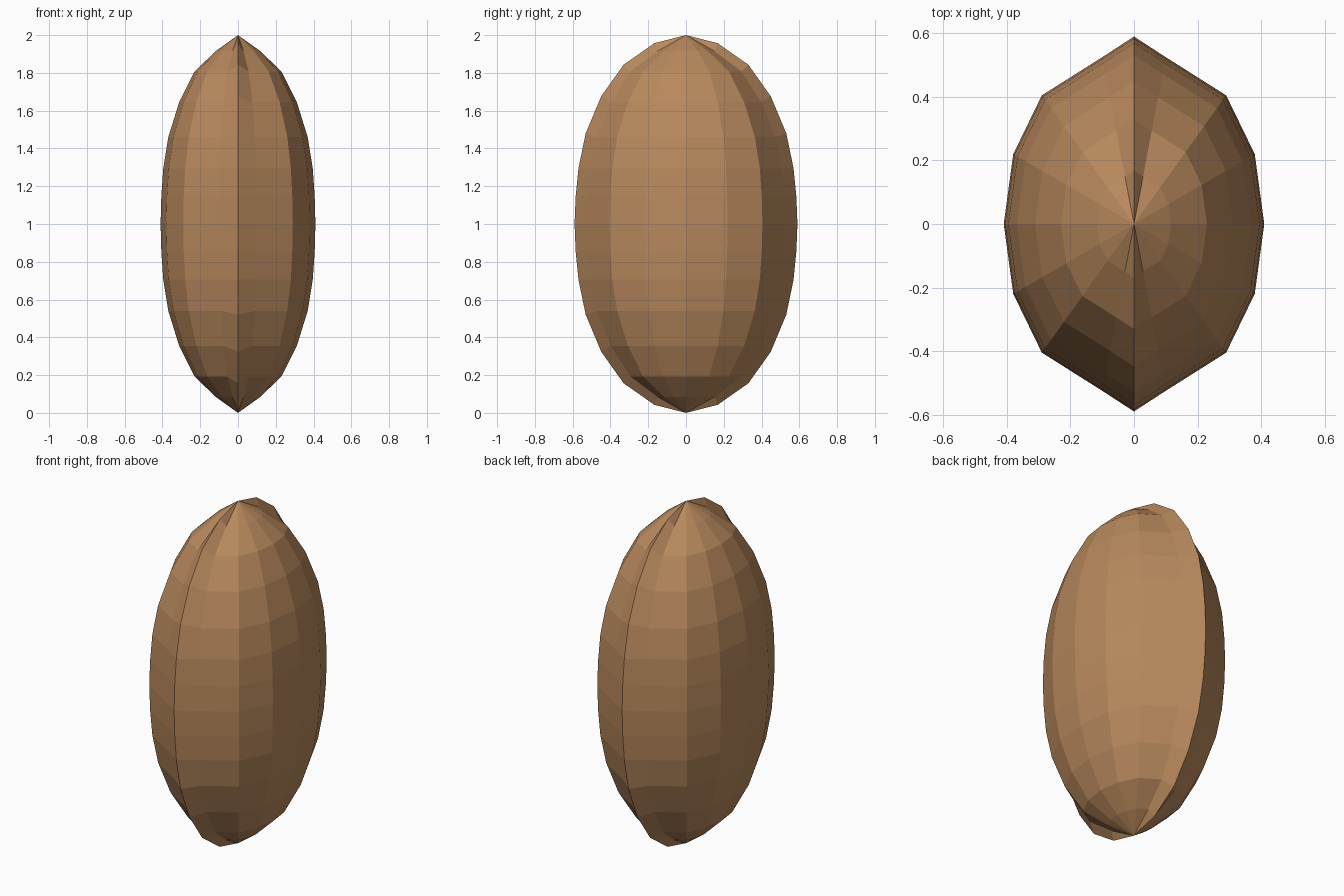
import bpy, bmesh

if "Cube" in bpy.data.objects:
    bpy.data.objects.remove(bpy.data.objects["Cube"])

# Quarter outline at the equator: broad side -> pinched flank -> sharp ridge
quarter = [(0.41, 0), (0.38, 0.22), (0.29, 0.405), (0.1, 0.525), (0, 0.59)]
outline = (quarter + [(-x, y) for x, y in quarter[-2::-1]]
           + [(-x, -y) for x, y in quarter[1:]]
           + [(x, -y) for x, y in quarter[-2:0:-1]])

# Rings above the equator: (scale, body height, ridge height) from the middle
half = [(1, 0, 0), (0.99, 0.147, 0.147), (0.965, 0.295, 0.295),
        (0.9, 0.46, 0.48), (0.76, 0.645, 0.677), (0.56, 0.808, 0.843),
        (0.285, 0.916, 0.957)]
rings = [(s, -b, -r) for s, b, r in half[:0:-1]] + half

bm = bmesh.new()
loops = [[bm.verts.new((x * s, y * s, 1 + (r if x == 0 else b)))
          for x, y in outline] for s, b, r in rings]
bottom = bm.verts.new((0, 0, 0))
top = bm.verts.new((0, 0, 2))
n = len(outline)
for i in range(n):
    j = (i + 1) % n
    for lo, hi in zip(loops, loops[1:]):
        bm.faces.new((lo[i], lo[j], hi[j], hi[i]))
    bm.faces.new((bottom, loops[0][j], loops[0][i]))
    bm.faces.new((top, loops[-1][i], loops[-1][j]))

# Seed shell
mesh = bpy.data.meshes.new("seed_shell")
bm.to_mesh(mesh)
bm.free()
shell = bpy.data.objects.new("seed_shell", mesh)
bpy.context.collection.objects.link(shell)
brown = bpy.data.materials.new("shell_brown")
brown.diffuse_color = (0.48, 0.25, 0.11, 1)
brown.use_nodes = True
brown.node_tree.nodes["Principled BSDF"].inputs["Base Color"].default_value = brown.diffuse_color
mesh.materials.append(brown)
